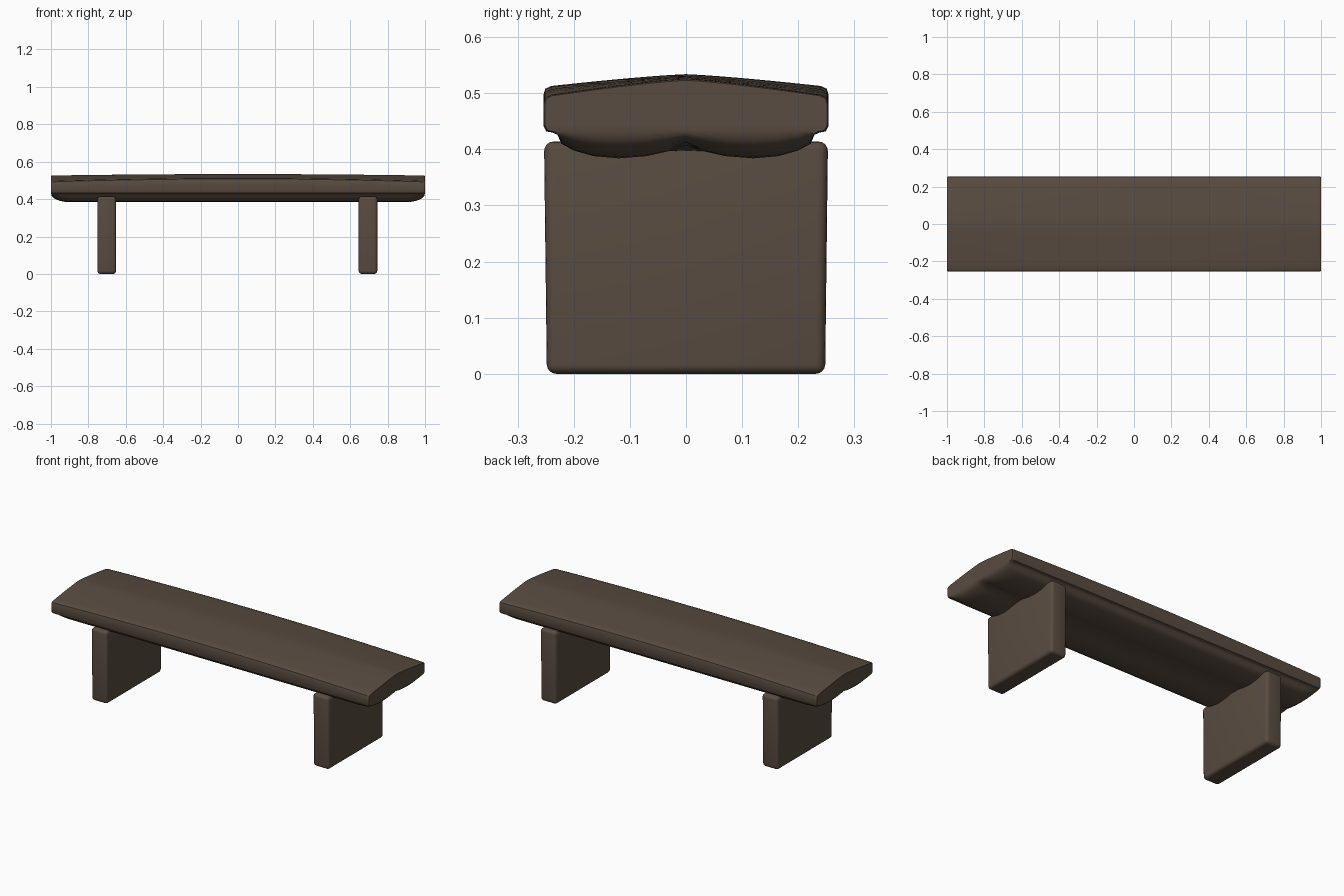
import bpy, bmesh, math

cube = bpy.data.objects.get("Cube")
if cube:
    bpy.data.objects.remove(cube, do_unlink=True)

wood = bpy.data.materials.new("dark brown wood")
wood.use_nodes = True
colour = (0.1, 0.072, 0.052, 1)
wood.diffuse_color = colour
wood.node_tree.nodes["Principled BSDF"].inputs["Base Color"].default_value = colour


def finish(name, bm, angle):
    bmesh.ops.recalc_face_normals(bm, faces=bm.faces)
    mesh = bpy.data.meshes.new(name)
    bm.to_mesh(mesh)
    bm.free()
    mesh.materials.append(wood)
    obj = bpy.data.objects.new(name, mesh)
    bpy.context.collection.objects.link(obj)
    bpy.ops.object.select_all(action="DESELECT")
    obj.select_set(True)
    bpy.context.view_layer.objects.active = obj
    bpy.ops.object.shade_smooth_by_angle(angle=math.radians(angle))
    return obj


def half_section(edge, peak, drop, crease):
    """Half cross-section (y, z) from the ridge round to the underside centre."""
    top = []
    for i in range(9):
        t = i / 8
        top.append((0.24 * t, peak - (peak - edge) * t ** 1.25))
    side = [(0.251, edge - 0.005), (0.254, edge - 0.016), (0.254, 0.442),
            (0.249, 0.432), (0.238, 0.43), (0.229, 0.426)]
    lobe = [(0.222, 0.41), (0.2, 0.398), (0.165, 0.388), (0.12, 0.384),
            (0.07, 0.388), (0.03, 0.397), (0, crease)]
    return top + side + [(y, 0.43 + (z - 0.43) * drop) for y, z in lobe]


# Seat: one section swept along a slightly arched length, lobes rounding off at the ends
def station(x):
    a = abs(x)
    arch = 1 - a * a
    edge = 0.497 + 0.016 * arch
    peak = 0.526 + 0.008 * arch
    drop = 1 if a < 0.9 else math.sqrt(max(0, 1 - ((a - 0.9) / 0.1) ** 2))
    crease = 0.394 + 0.018 * min(1, max(0, (a - 0.7) / 0.2))
    return half_section(edge, peak, drop, crease)


bm = bmesh.new()
rings = []
stops = [0.3, 0.6, 0.75, 0.85, 0.9, 0.93, 0.955, 0.975, 0.988]
ends = [(0.996, 0.985), (1.0, 0.95)]
plan = [(x, 1) for x in stops] + ends
plan = [(-x, s) for x, s in reversed(plan)] + [(0, 1)] + plan
for x, s in plan:
    half = station(x)
    loop = half + [(-y, z) for y, z in reversed(half[1:-1])]
    ys = 1 - (1 - s) * 0.2
    rings.append([bm.verts.new((x, y * ys, 0.47 + (z - 0.47) * s)) for y, z in loop])
for a, b in zip(rings, rings[1:]):
    for i in range(len(a)):
        j = (i + 1) % len(a)
        bm.faces.new((a[i], a[j], b[j], b[i]))
for ring in (rings[0], rings[-1]):
    bm.faces.new(ring)
finish("seat", bm, 50)

# Legs: broad upright slabs with softened edges
for name, x in (("right_leg", -0.702), ("left_leg", 0.695)):
    bm = bmesh.new()
    bmesh.ops.create_cube(bm, size=1)
    for v in bm.verts:
        v.co = (x + v.co.x * 0.1, v.co.y * (0.506 if v.co.z > 0 else 0.496),
                0.207 + v.co.z * 0.414)
    bmesh.ops.bevel(bm, geom=bm.edges[:], offset=0.017, segments=4,
                    profile=0.5, affect="EDGES")
    finish(name, bm, 60)
